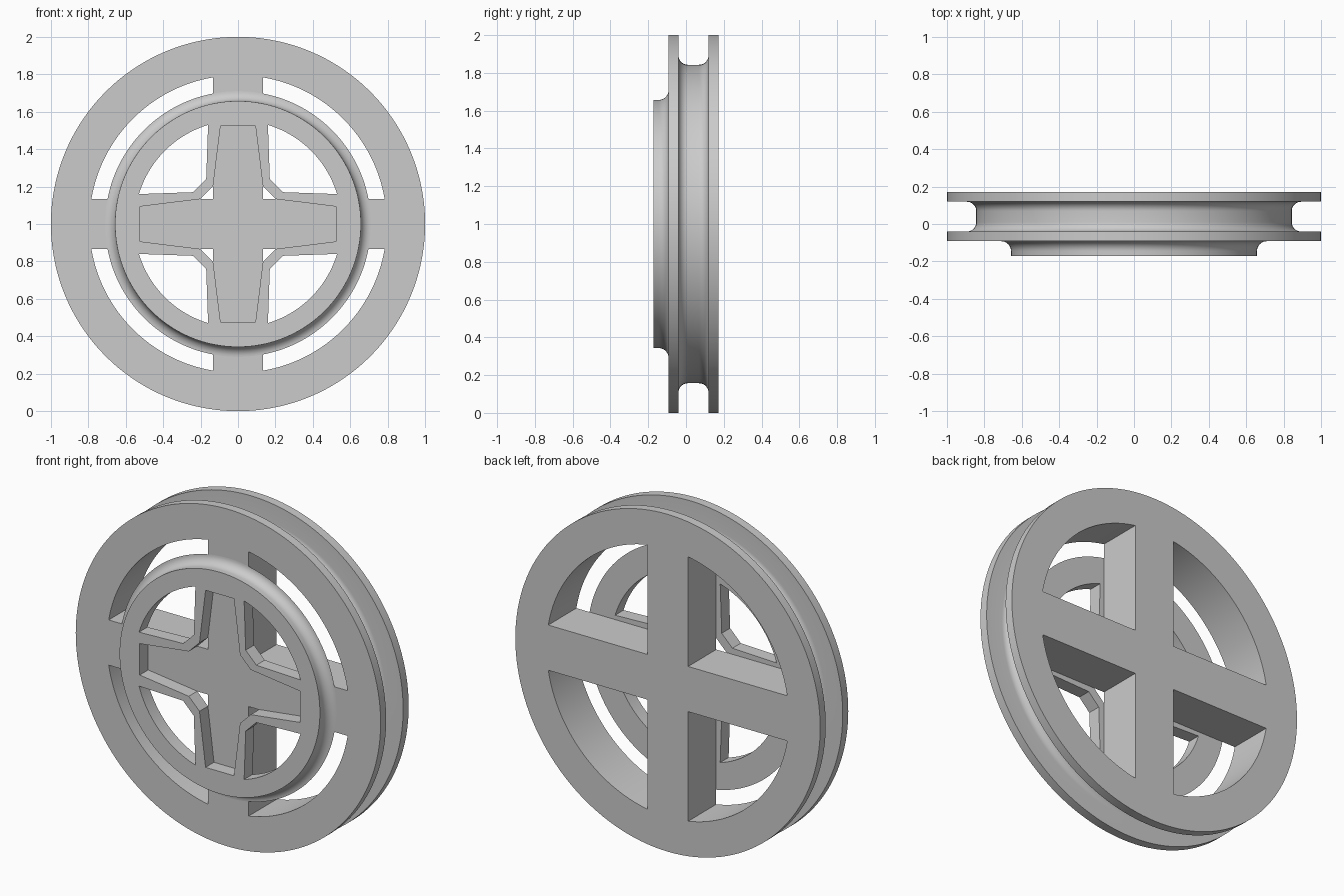
import bpy, bmesh
from math import sin, cos, asin, atan2, pi, radians
from mathutils import Matrix, Vector

cube = bpy.data.objects.get("Cube")
if cube:
    bpy.data.objects.remove(cube, do_unlink=True)

FRONT, FACE, BACK = -0.171, -0.092, 0.171   # boss front, wheel front, wheel back
GROOVE = (-0.04, 0.119)                     # groove side walls
SPOKE = 0.134                               # half width of a spoke

grey = bpy.data.materials.new("light grey")
grey.use_nodes = True
grey.diffuse_color = (0.6, 0.6, 0.6, 1)
grey.node_tree.nodes["Principled BSDF"].inputs["Base Color"].default_value = (0.6, 0.6, 0.6, 1)


def arc(cx, cy, r, start, end, steps=10):
    angles = [start + (end - start) * i / steps for i in range(steps + 1)]
    return [(cx + r * cos(a), cy + r * sin(a)) for a in angles]


def make_object(name, bm):
    bmesh.ops.recalc_face_normals(bm, faces=bm.faces[:])
    mesh = bpy.data.meshes.new(name)
    bm.to_mesh(mesh)
    bm.free()
    mesh.materials.append(grey)
    obj = bpy.data.objects.new(name, mesh)
    bpy.context.collection.objects.link(obj)
    return obj


def lathe(name, profile, segments=144):
    """Solid of revolution about the y axle from (radius, y) points."""
    bm = bmesh.new()
    rings = [[bm.verts.new((r * cos(2 * pi * i / segments), y, 1 + r * sin(2 * pi * i / segments)))
              for i in range(segments)] for r, y in profile]
    for a, b in zip(rings, rings[1:]):
        for i in range(segments):
            j = (i + 1) % segments
            bm.faces.new((a[i], a[j], b[j], b[i]))
    bm.faces.new(rings[0])
    bm.faces.new(rings[-1])
    return make_object(name, bm)


def prism(bm, outline):
    """Add a through-going prism along y from an (x, z) outline about the axle."""
    face = bm.faces.new([bm.verts.new((x, -0.5, 1 + z)) for x, z in outline])
    new = bmesh.ops.extrude_face_region(bm, geom=[face])["geom"]
    verts = [v for v in new if isinstance(v, bmesh.types.BMVert)]
    bmesh.ops.translate(bm, verts=verts, vec=(0, 1, 0))


def quarter_turns(outline):
    for k in range(4):
        turn = Matrix.Rotation(k * pi / 2, 2)
        yield [tuple(turn @ Vector(p)) for p in outline]


def cut(obj, outlines):
    bm = bmesh.new()
    for outline in outlines:
        prism(bm, outline)
    cutter = make_object("cutter", bm)
    cutter.hide_render = True
    mod = obj.modifiers.new("cut", "BOOLEAN")
    mod.operation, mod.solver, mod.object = "DIFFERENCE", "EXACT", cutter
    bpy.context.view_layer.objects.active = obj
    bpy.ops.object.modifier_apply(modifier=mod.name)
    bpy.data.objects.remove(cutter, do_unlink=True)


# Grooved wheel with four quarter windows, leaving a cross of spokes
bottom, fillet = 0.843, 0.05
profile = [(1, FACE), (1, GROOVE[0])]
profile += arc(bottom + fillet, GROOVE[0] + fillet, fillet, -pi / 2, -pi)
profile += arc(bottom + fillet, GROOVE[1] - fillet, fillet, pi, pi / 2)
profile += [(1, GROOVE[1]), (1, BACK)]
wheel = lathe("grooved_wheel", profile)

inner = 0.795
edge = asin(SPOKE / inner)
window = [(SPOKE, SPOKE)] + arc(0, 0, inner, edge, pi / 2 - edge, 32)
cut(wheel, quarter_turns(window))

# Raised front boss, flared where it meets the spokes
flare = 0.053
profile = [(0.657, FRONT)] + arc(0.657 + flare, FACE - flare, flare, pi, pi / 2)
boss = lathe("front_boss", profile)

# Boss windows with a chamfered inner corner
edge = atan2(0.16, 0.53)
window = [(0.17, 0.24), (0.24, 0.17)] + arc(0, 0, 0.553, edge, pi / 2 - edge, 28)
cut(boss, quarter_turns(window))

# Tapered cross pocket open to the spokes behind
arm = [(0.525, 0.093), (0.203, 0.133), (0.133, 0.203), (0.093, 0.525)]
cut(boss, [[p for part in quarter_turns(arm) for p in part]])

for obj in (wheel, boss):
    bpy.ops.object.select_all(action="DESELECT")
    obj.select_set(True)
    bpy.context.view_layer.objects.active = obj
    bpy.ops.object.shade_smooth_by_angle(angle=radians(30))
